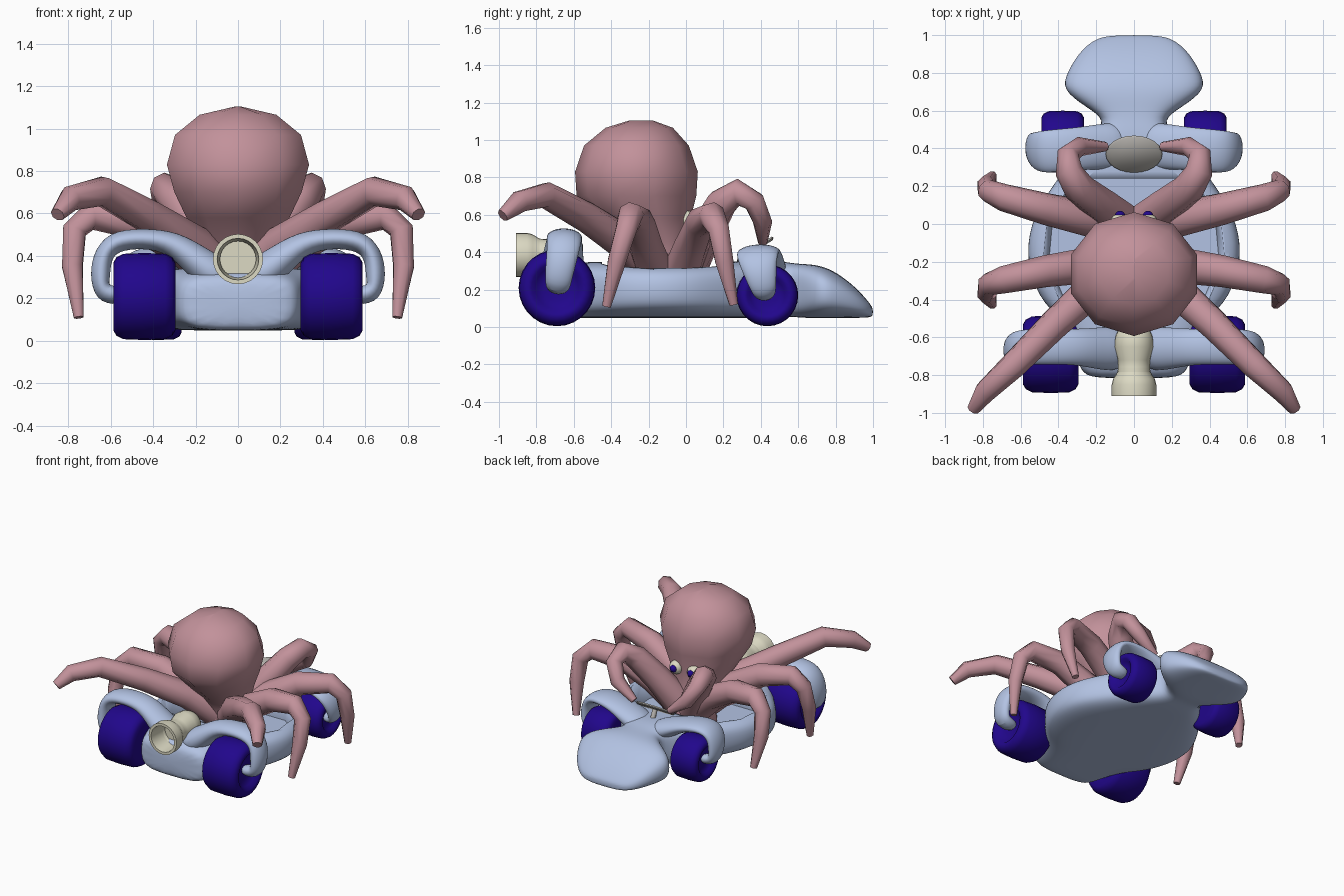
import bpy, bmesh, math
from mathutils import Vector

def material(name, rgb):
    m = bpy.data.materials.new(name)
    m.diffuse_color = (*rgb, 1)
    return m

PINK = material("dusty pink", (0.54, 0.285, 0.325))
BLUE = material("pale blue", (0.45, 0.545, 0.77))
NAVY = material("deep blue", (0.015, 0.002, 0.26))
CREAM = material("cream", (0.72, 0.70, 0.55))
GREY = material("light grey", (0.50, 0.48, 0.45))

def loft(name, rings, mat, subsurf=0, mirror=False, caps=True, angle=60):
    """Skin a list of equal-length point rings and close the ends."""
    bm = bmesh.new()
    vs = [[bm.verts.new(p) for p in r] for r in rings]
    n = len(rings[0])
    for a, b in zip(vs, vs[1:]):
        for i in range(n):
            bm.faces.new((a[i], a[(i + 1) % n], b[(i + 1) % n], b[i]))
    if caps:
        bm.faces.new(vs[0])
        bm.faces.new(vs[-1])
    bmesh.ops.recalc_face_normals(bm, faces=bm.faces)
    me = bpy.data.meshes.new(name)
    bm.to_mesh(me)
    bm.free()
    ob = bpy.data.objects.new(name, me)
    bpy.context.collection.objects.link(ob)
    me.materials.append(mat)
    bpy.ops.object.select_all(action='DESELECT')
    ob.select_set(True)
    bpy.context.view_layer.objects.active = ob
    bpy.ops.object.shade_smooth_by_angle(angle=math.radians(angle))
    if mirror:
        mod = ob.modifiers.new("mirror", 'MIRROR')
        mod.use_mirror_merge = False
    if subsurf:
        mod = ob.modifiers.new("subsurf", 'SUBSURF')
        mod.levels = mod.render_levels = subsurf
    return ob

def tube(name, path, radii, mat, sides=8, subsurf=0):
    """Sweep an ellipse (thickness, width) along a path; mirrored in x."""
    pts = [Vector(p) for p in path]
    wide = Vector((0, 1, 0))
    rings = []
    for i, p in enumerate(pts):
        t = (pts[min(i + 1, len(pts) - 1)] - pts[max(i - 1, 0)]).normalized()
        wide = (wide - t * wide.dot(t)).normalized()
        thin = t.cross(wide)
        a, b = radii[i] if isinstance(radii[i], tuple) else (radii[i], radii[i])
        rings.append([p + thin * a * math.cos(k * math.tau / sides)
                      + wide * b * math.sin(k * math.tau / sides) for k in range(sides)])
    return loft(name, rings, mat, subsurf, True)

def lathe(name, profile, centre, axis, mat, sides=28, mirror=False):
    """Turn (distance along axis, radius) pairs around an axis."""
    rot = Vector((0, 0, 1)).rotation_difference(Vector(axis)).to_matrix()
    c = Vector(centre)
    rings = [[c + rot @ Vector((r * math.cos(k * math.tau / sides),
                                r * math.sin(k * math.tau / sides), h))
              for k in range(sides)] for h, r in profile]
    return loft(name, rings, mat, 0, mirror)

# Kart body with waist and spoon-shaped nose: y, half width, bottom, top
stations = [(-0.82, 0.22, 0.07, 0.27), (-0.78, 0.28, 0.05, 0.32), (-0.64, 0.31, 0.05, 0.34),
            (-0.50, 0.38, 0.05, 0.345), (-0.40, 0.49, 0.05, 0.345), (-0.20, 0.56, 0.05, 0.345),
            (0.0, 0.54, 0.05, 0.345), (0.16, 0.45, 0.05, 0.345), (0.32, 0.34, 0.05, 0.35),
            (0.46, 0.21, 0.05, 0.36), (0.55, 0.14, 0.06, 0.34), (0.62, 0.25, 0.05, 0.335),
            (0.71, 0.375, 0.05, 0.33), (0.80, 0.35, 0.05, 0.295), (0.91, 0.285, 0.05, 0.21),
            (0.98, 0.205, 0.05, 0.13), (1.0, 0.12, 0.06, 0.10)]

def power(v, e):
    return math.copysign(abs(v) ** e, v)

hull = []
for y, hw, lo, hi in stations:
    e = 0.7 if y > 0.6 else 0.55    # the nose is rounder than the tub
    ring = []
    for k in range(16):
        a = (k + 0.5) * math.tau / 16
        x, z = power(math.cos(a), e), power(math.sin(a), e)
        ring.append((hw * x * 1.035, y, (lo + hi) / 2 + (hi - lo) / 2 * z * 1.03))
    hull.append(ring)
body = loft("kart_body", hull, BLUE, subsurf=2, angle=180)

# Cockpit recess
outline = [(0.28, -0.45), (0.40, -0.40), (0.49, -0.20), (0.47, 0.0), (0.38, 0.15), (0.25, 0.24)]
outline += [(-x, y) for x, y in reversed(outline)]
cutter = loft("cockpit_cutter", [[(x * s, y, z) for x, y in outline]
                                 for z, s in ((0.15, 0.92), (0.36, 1.0), (0.8, 1.0))], BLUE)
cutter.hide_render = True
cutter.hide_set(True)
cut = body.modifiers.new("cockpit", 'BOOLEAN')
cut.operation = 'DIFFERENCE'
cut.solver = 'EXACT'
cut.object = cutter

# Fender arms, hooked inward to the wheel hubs
tube("rear_fender", [(0.04, -0.66, 0.27), (0.18, -0.66, 0.36), (0.30, -0.65, 0.465),
                     (0.45, -0.65, 0.485), (0.59, -0.65, 0.47), (0.645, -0.66, 0.39),
                     (0.65, -0.68, 0.28), (0.635, -0.685, 0.215), (0.52, -0.69, 0.212)],
     [(0.10, 0.13), (0.085, 0.12), (0.06, 0.10), (0.05, 0.10), (0.055, 0.10),
      (0.05, 0.09), (0.05, 0.08), (0.05, 0.07), (0.045, 0.06)], BLUE, 10, 2)
tube("front_fender", [(0.04, 0.42, 0.28), (0.16, 0.41, 0.33), (0.28, 0.40, 0.385),
                      (0.40, 0.39, 0.405), (0.49, 0.38, 0.39), (0.535, 0.39, 0.32),
                      (0.54, 0.41, 0.23), (0.525, 0.42, 0.18), (0.43, 0.43, 0.172)],
     [(0.08, 0.13), (0.07, 0.13), (0.05, 0.12), (0.045, 0.12), (0.045, 0.12),
      (0.045, 0.10), (0.042, 0.08), (0.042, 0.065), (0.04, 0.05)], BLUE, 10, 2)

# Wheels with dished hubs
def wheel(name, x0, x1, y, r):
    w = x1 - x0
    prof = [(0, 0.5), (0, 0.78), (0.05, 0.90), (0.16, 0.98), (0.5, 1.0), (0.84, 0.98),
            (0.95, 0.90), (1.0, 0.78), (0.99, 0.66), (0.90, 0.56), (0.84, 0.35), (0.84, 0.02)]
    lathe(name, [(h * w, k * r) for h, k in prof], (x0, y, r + 0.004), (1, 0, 0), NAVY, mirror=True)

wheel("rear_wheel", 0.295, 0.587, -0.69, 0.205)
wheel("front_wheel", 0.265, 0.49, 0.435, 0.165)

# Hollow exhaust pipe, rounded where it meets the body
lathe("exhaust_pipe", [(-0.13, 0.05), (-0.115, 0.085), (-0.08, 0.10), (-0.03, 0.105), (0.04, 0.085),
                       (0.10, 0.085), (0.14, 0.11), (0.17, 0.118), (0.23, 0.118), (0.23, 0.098),
                       (0.16, 0.092), (0.08, 0.085)],
      (0, -0.68, 0.385), (0, -1, 0), CREAM, 24)

# Oval steering wheel and column, leaning toward the driver
tilt = Vector((0, -0.42, 0.91))
rim = lathe("steering_wheel", [(-0.01, 0.14), (0, 0.15), (0.01, 0.14)], (0, 0.37, 0.415), tilt, GREY, 24)
for v in rim.data.vertices:
    v.co.y = 0.37 + (v.co.y - 0.37) * 0.72
lathe("steering_column", [(-0.12, 0.018), (0, 0.018)], (0, 0.37, 0.415), tilt, GREY, 10)

# Octopus head: z, centre y, half width, half depth
head = [(0.12, -0.10, 0.17, 0.17), (0.30, -0.10, 0.15, 0.14), (0.45, -0.15, 0.19, 0.175),
        (0.58, -0.22, 0.255, 0.245), (0.70, -0.265, 0.315, 0.32), (0.83, -0.265, 0.352, 0.328),
        (0.97, -0.265, 0.312, 0.28), (1.065, -0.25, 0.19, 0.18), (1.105, -0.24, 0.01, 0.06)]
loft("octopus_head", [[(rx * math.sin(k * math.tau / 10), cy - ry * math.cos(k * math.tau / 10), z)
                       for k in range(10)] for z, cy, rx, ry in head], PINK, angle=80)

# Four mirrored pairs of tentacles
arms = {
    "rear_tentacle": [(0.05, -0.15, 0.28), (0.2, -0.33, 0.45), (0.42, -0.53, 0.585),
                      (0.64, -0.75, 0.705), (0.79, -0.89, 0.67), (0.85, -0.98, 0.595)],
    "mid_rear_tentacle": [(0.05, -0.16, 0.27), (0.25, -0.22, 0.44), (0.47, -0.25, 0.56),
                          (0.69, -0.295, 0.595), (0.77, -0.32, 0.52), (0.78, -0.37, 0.35),
                          (0.75, -0.425, 0.11)],
    "mid_front_tentacle": [(0.05, -0.03, 0.27), (0.25, 0.03, 0.44), (0.47, 0.08, 0.56),
                           (0.69, 0.14, 0.595), (0.77, 0.175, 0.52), (0.78, 0.205, 0.35),
                           (0.75, 0.255, 0.12)],
    "front_tentacle": [(0.05, 0.0, 0.30), (0.17, 0.10, 0.50), (0.29, 0.19, 0.66),
                       (0.345, 0.28, 0.72), (0.35, 0.365, 0.67), (0.29, 0.41, 0.56),
                       (0.15, 0.41, 0.45)],
}
for name, path in arms.items():
    r = [0.11, 0.095, 0.085, 0.073, 0.06, 0.052, 0.025]
    if len(path) == 6:
        r = [0.11, 0.095, 0.082, 0.072, 0.06, 0.035]
    tube(name, path, r, PINK, 8)

# Eyes and pupils
def ball(name, c, r, mat):
    prof = [(-r * math.cos(math.pi * i / 8), max(r * math.sin(math.pi * i / 8), 0.001))
            for i in range(9)]
    lathe(name, prof, c, (0, 1, 0), mat, 14, True)

ball("eye", (0.075, 0.005, 0.572), 0.052, CREAM)
ball("pupil", (0.074, 0.042, 0.574), 0.028, NAVY)
